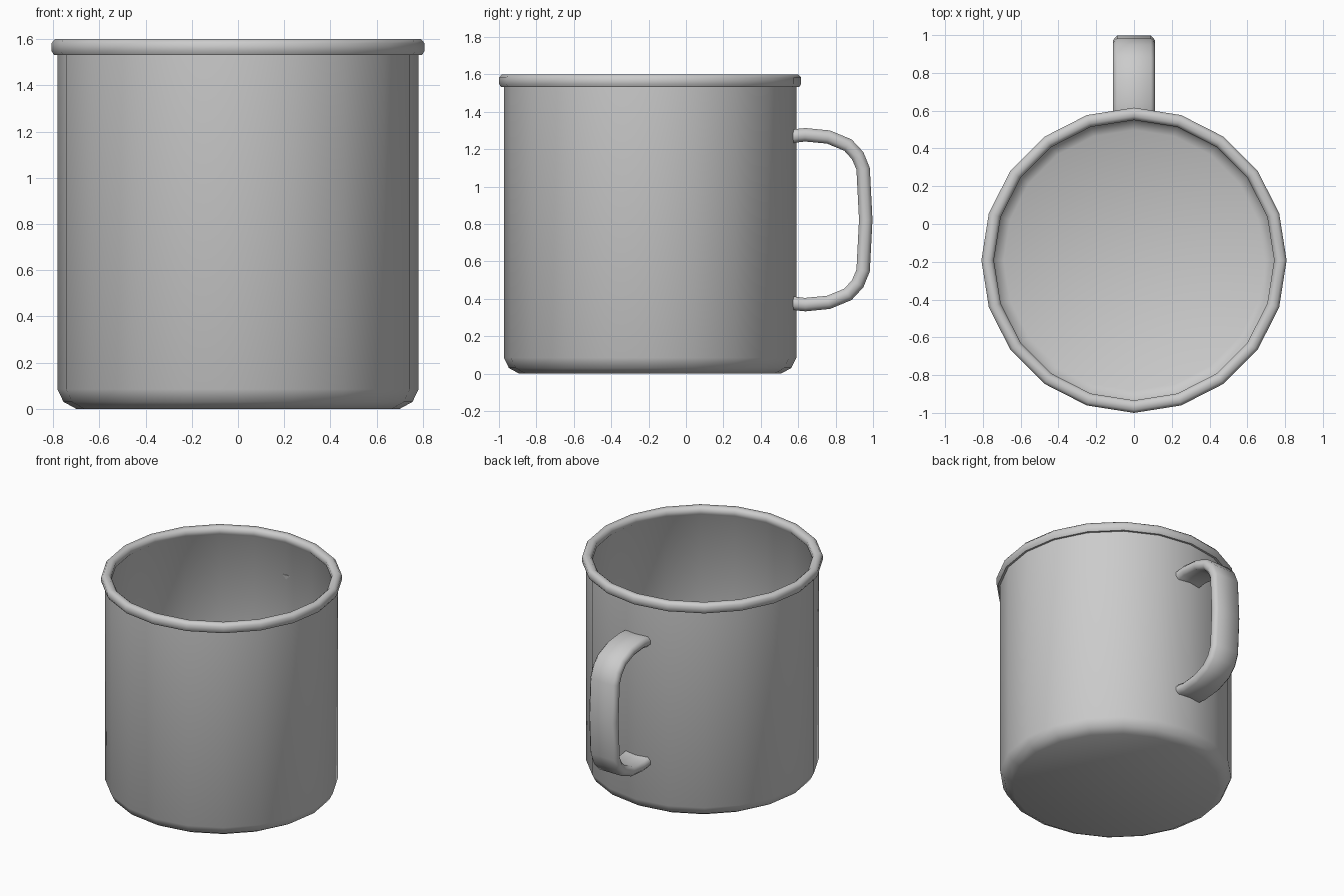
import bpy, bmesh, math
from mathutils import Vector

if "Cube" in bpy.data.objects:
    bpy.data.objects.remove(bpy.data.objects["Cube"])

CY = -0.192      # y of the mug axis
SIDES = 20


def finish(name, bm):
    bmesh.ops.recalc_face_normals(bm, faces=bm.faces)
    me = bpy.data.meshes.new(name)
    bm.to_mesh(me)
    bm.free()
    ob = bpy.data.objects.new(name, me)
    bpy.context.collection.objects.link(ob)
    bpy.ops.object.select_all(action='DESELECT')
    ob.select_set(True)
    bpy.context.view_layer.objects.active = ob
    bpy.ops.object.shade_smooth_by_angle(angle=math.radians(52))
    return ob


def bridge(bm, a, b):
    n = len(a)
    for i in range(n):
        j = (i + 1) % n
        bm.faces.new((a[i], a[j], b[j], b[i]))


# Mug body: one closed lathe, from outer base over the rolled rim to the inner floor
profile = [(0.70, 0), (0.755, 0.03), (0.782, 0.085), (0.782, 1.532),
           (0.797, 1.532), (0.808, 1.55), (0.808, 1.582), (0.792, 1.6),
           (0.762, 1.6), (0.742, 1.582), (0.742, 1.55), (0.757, 1.532),
           (0.757, 0.095), (0.735, 0.05), (0.69, 0.025)]
bm = bmesh.new()
rings = []
for r, z in profile:
    rings.append([bm.verts.new((r * math.cos(2 * math.pi * i / SIDES),
                                CY + r * math.sin(2 * math.pi * i / SIDES), z))
                  for i in range(SIDES)])
for a, b in zip(rings, rings[1:]):
    bridge(bm, a, b)
bm.faces.new(rings[0])
bm.faces.new(rings[-1])
finish("mug_body", bm)

# Handle: flat rounded strip swept along a C path, lower half mirrored from the upper
MID = 0.823
upper = [(0.565, 1.268), (0.60, 1.273), (0.637, 1.277), (0.762, 1.265), (0.866, 1.222),
         (0.918, 1.165), (0.947, 1.095)]
path = upper + [(0.961, MID)] + [(y, 2 * MID - z) for y, z in reversed(upper)]
path = [Vector(p) for p in path]
section = [(0.11, 0.014), (0.09, 0.036), (-0.09, 0.036), (-0.11, 0.014),
           (-0.11, -0.014), (-0.09, -0.036), (0.09, -0.036), (0.11, -0.014)]
bm = bmesh.new()
rings = []
for i, p in enumerate(path):
    t = (path[min(i + 1, len(path) - 1)] - path[max(i - 1, 0)]).normalized()
    n = Vector((-t.y, t.x))
    rings.append([bm.verts.new((x, p.x + n.x * d, p.y + n.y * d)) for x, d in section])
for a, b in zip(rings, rings[1:]):
    bridge(bm, a, b)
bm.faces.new(rings[0])
bm.faces.new(rings[-1])
finish("handle", bm)
